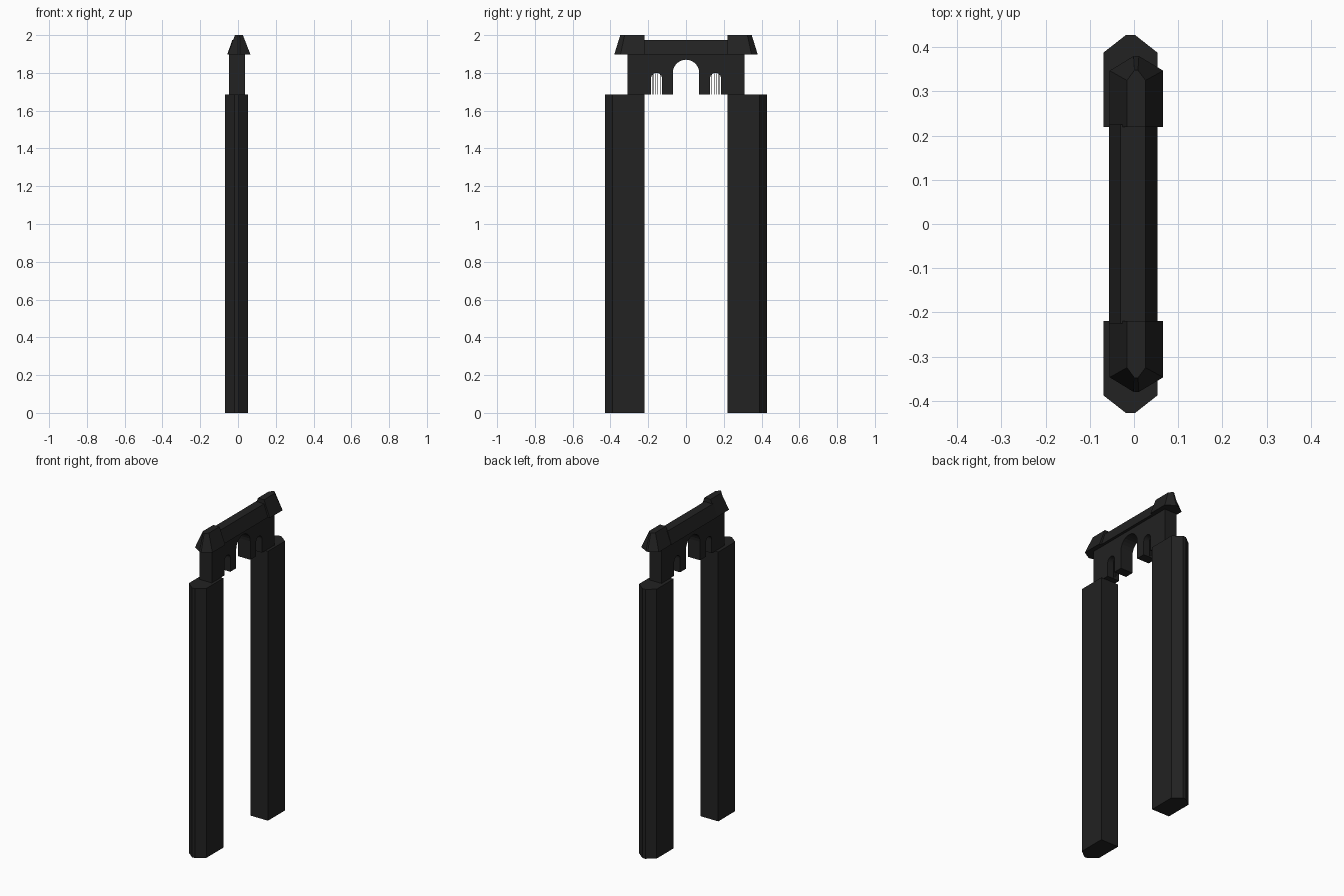
import bpy, bmesh, math

if "Cube" in bpy.data.objects:
    bpy.data.objects.remove(bpy.data.objects["Cube"], do_unlink=True)

stone = bpy.data.materials.new("dark_stone")
stone.use_nodes = True
DARK = (0.016, 0.016, 0.016, 1)
stone.diffuse_color = DARK
stone.node_tree.nodes["Principled BSDF"].inputs["Base Color"].default_value = DARK


def loft(name, lower, upper):
    """Solid between two matching rings of 3D points."""
    bm = bmesh.new()
    a = [bm.verts.new(p) for p in lower]
    b = [bm.verts.new(p) for p in upper]
    bm.faces.new(a[::-1])
    bm.faces.new(b)
    for i in range(len(a)):
        j = (i + 1) % len(a)
        bm.faces.new((a[i], a[j], b[j], b[i]))
    bmesh.ops.recalc_face_normals(bm, faces=bm.faces)
    mesh = bpy.data.meshes.new(name)
    bm.to_mesh(mesh)
    bm.free()
    mesh.materials.append(stone)
    obj = bpy.data.objects.new(name, mesh)
    bpy.context.collection.objects.link(obj)
    return obj


def footprint(x0, x1, inner, shoulder, tip, mid, half, z, side):
    """Plan of a block with a chamfered outer end."""
    plan = [(x0, inner), (x1, inner), (x1, shoulder),
            (mid + half, tip), (mid - half, tip), (x0, shoulder)]
    return [(x, y * side, z) for x, y in plan]


def arch(centre, radius, spring, foot, steps=12):
    """Outline of an open arch in (y, z), from -y to +y."""
    curve = [(centre - radius * math.cos(math.pi * i / steps),
              spring + radius * math.sin(math.pi * i / steps))
             for i in range(steps + 1)]
    return [(centre - radius, foot)] + curve + [(centre + radius, foot)]


BASE, EAVES = 1.685, 1.897
SMALL, SMALL_R = 0.156, 0.029

# Wall with one large and two small arches
outline = [(-0.31, EAVES), (-0.31, BASE)]
outline += arch(-SMALL, SMALL_R, 1.771, BASE)
outline += arch(0, 0.07, 1.80, BASE)
outline += arch(SMALL, SMALL_R, 1.771, BASE)
outline += [(0.31, BASE), (0.31, EAVES)]
loft("gatehouse_wall", [(-0.048, y, z) for y, z in outline],
     [(0.036, y, z) for y, z in outline])

# Central roof
roof = [(-0.057, EAVES), (0.053, EAVES), (0.026, 1.975), (-0.03, 1.975)]
loft("central_roof", [(x, -0.225, z) for x, z in roof],
     [(x, 0.225, z) for x, z in roof])

for side, word in ((-1, "front"), (1, "back")):
    # Tall pillar
    rings = [footprint(-0.069, 0.053, 0.22, 0.388, 0.428, -0.008, 0.01, z, side)
             for z in (0, BASE)]
    loft(word + "_pillar", *rings)

    # Tapered tower roof
    loft(word + "_tower_roof",
         footprint(-0.055, 0.066, 0.22, 0.347, 0.38, 0.005, 0.006, EAVES, side),
         footprint(-0.016, 0.026, 0.22, 0.325, 0.348, 0.005, 0.004, 2.0, side))

    # Window bars in the small arch
    for i in range(4):
        y = side * SMALL + (i - 1.5) * 0.0125
        ring = [(-0.0015, y - 0.0015), (0.0015, y - 0.0015),
                (0.0015, y + 0.0015), (-0.0015, y + 0.0015)]
        loft(f"{word}_window_bar_{i + 1}", [(a, b, BASE) for a, b in ring],
             [(a, b, 1.798) for a, b in ring])
